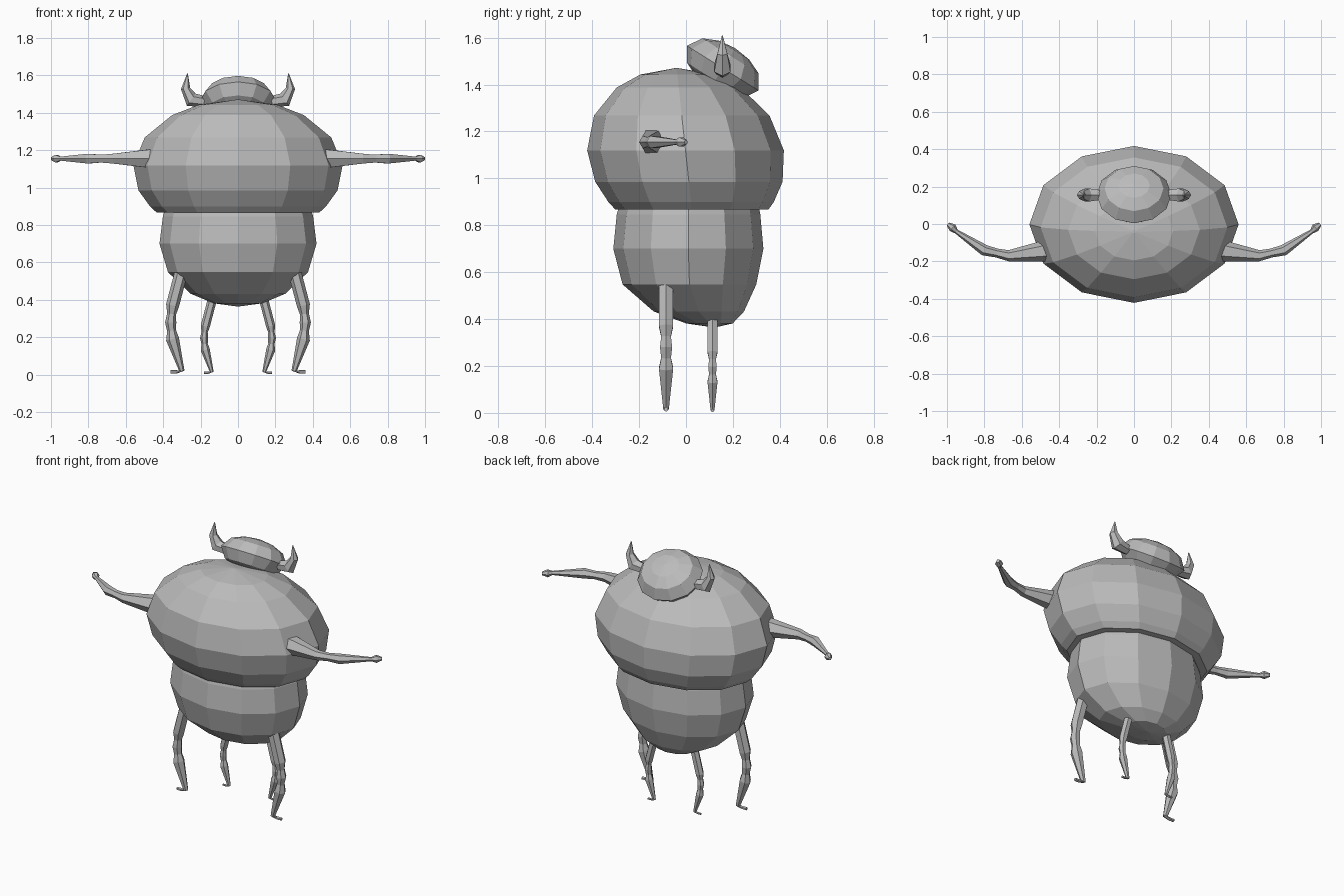
import bpy, bmesh
from math import sin, cos, tau, radians
from mathutils import Vector, Matrix

cube = bpy.data.objects.get("Cube")
if cube:
    bpy.data.objects.remove(cube, do_unlink=True)

colour = (0.5, 0.5, 0.5, 1)
grey = bpy.data.materials.new("plain_grey")
grey.use_nodes = True
grey.diffuse_color = colour
grey.node_tree.nodes["Principled BSDF"].inputs["Base Color"].default_value = colour


def loft(name, rings):
    """Skin a list of point loops, cap both ends and return the object."""
    bm = bmesh.new()
    loops = [[bm.verts.new(point) for point in ring] for ring in rings]
    for lower, upper in zip(loops, loops[1:]):
        for i in range(len(lower)):
            bm.faces.new((lower[i - 1], lower[i], upper[i], upper[i - 1]))
    bm.faces.new(loops[0])
    bm.faces.new(loops[-1])
    bmesh.ops.recalc_face_normals(bm, faces=bm.faces)
    mesh = bpy.data.meshes.new(name)
    bm.to_mesh(mesh)
    bm.free()
    mesh.materials.append(grey)
    obj = bpy.data.objects.new(name, mesh)
    bpy.context.scene.collection.objects.link(obj)
    return obj


def rounded_body(name, centre, width, depth, below, above, latitudes, lean=0, bend=1, sides=12):
    """Twelve-sided ellipsoid; its rings drift along y by lean towards the poles."""
    rings = []
    for latitude in latitudes:
        rise = sin(radians(latitude))
        reach = max(cos(radians(latitude)), 0.02)
        height = rise * (above if rise > 0 else below)
        middle = Vector((0, lean * rise ** bend, height)) + Vector(centre)
        rings.append([middle + reach * Vector((width * sin(tau * i / sides),
                                               -depth * cos(tau * i / sides), 0))
                      for i in range(sides)])
    return loft(name, rings)


def limb_pair(name, path, origin, along, up, pinched=(), scale=1, sides=6):
    """Mirrored tapered tubes along a flat path of (along, up, radius) points."""
    along, up = Vector(along), Vector(up)
    normal = along.cross(up)
    spine = []
    for i, (a, b, radius) in enumerate(path):
        spine.append((along * a + up * b, radius))
        if i in pinched:
            c, d, next_radius = path[i + 1]
            middle = (along * (a + c) + up * (b + d)) / 2
            spine.append((middle, min(radius, next_radius) * 0.8))
    for side, sign in (("left", 1), ("right", -1)):
        rings = []
        for i, (point, radius) in enumerate(spine):
            before = spine[max(i - 1, 0)][0]
            after = spine[min(i + 1, len(spine) - 1)][0]
            across = (after - before).normalized().cross(normal)
            ring = []
            for k in range(sides):
                angle = tau * k / sides
                offset = radius * (across * cos(angle) + normal * sin(angle))
                place = Vector(origin) + scale * (point + offset)
                ring.append((sign * place.x, place.y, place.z))
            rings.append(ring)
        loft(f"{side}_{name}", rings)


# Large upper body overhanging a narrower lower body
rounded_body("upper_body", centre=(0, 0, 1.1), width=0.56, depth=0.42, below=0.37, above=0.37,
             latitudes=(-39, -33, -18, 3, 27, 51, 68, 90), lean=-0.04)
rounded_body("lower_body", centre=(0, 0.01, 0.7), width=0.42, depth=0.32, below=0.335, above=0.5,
             latitudes=(-90, -72, -53, -27, 0, 17, 24), lean=0.11, bend=4)

# Flattened head, tipped down towards the back
head = rounded_body("head", centre=(0, 0, 0), width=0.2, depth=0.18, below=0.1, above=0.1,
                    latitudes=(-90, -65, -38, 0, 38, 65, 90))
head.data.transform(Matrix.Translation((0, 0.157, 1.47)) @ Matrix.Rotation(radians(-32), 4, "X"))

# Curved horns on the sides of the head
horn = ((0.18, 0, 0.03), (0.25, 0.01, 0.04), (0.28, 0.07, 0.025), (0.27, 0.15, 0.002))
limb_pair("horn", horn, origin=(0, 0.155, 1.46), along=(1, 0, 0), up=(0, 0, 1))

# Jointed arms sweeping backward to small round hands
arm = ((0.45, -0.14, 0.06), (0.67, -0.17, 0.03), (0.8, -0.14, 0.03), (0.95, -0.04, 0.012),
       (0.97, -0.02, 0.023), (0.995, 0, 0.01))
limb_pair("arm", arm, origin=(0, 0, 1.155), along=(1, 0, 0), up=(0, 1, 0), pinched=(1,))

# Jointed legs with thin toes; the back pair repeats the front pair at a smaller size
leg = ((0.3, 0.56, 0.035), (0.35, 0.37, 0.035), (0.36, 0.28, 0.03), (0.35, 0.19, 0.035),
       (0.3, 0.02, 0.014), (0.33, 0.015, 0.01), (0.36, 0.015, 0.01))
for name, origin, scale in (("front_leg", (0, -0.085, 0), 1), ("back_leg", (-0.07, 0.113, 0), 0.7)):
    limb_pair(name, leg, origin, along=(1, 0, 0), up=(0, 0, 1), pinched=(1, 2), scale=scale)
